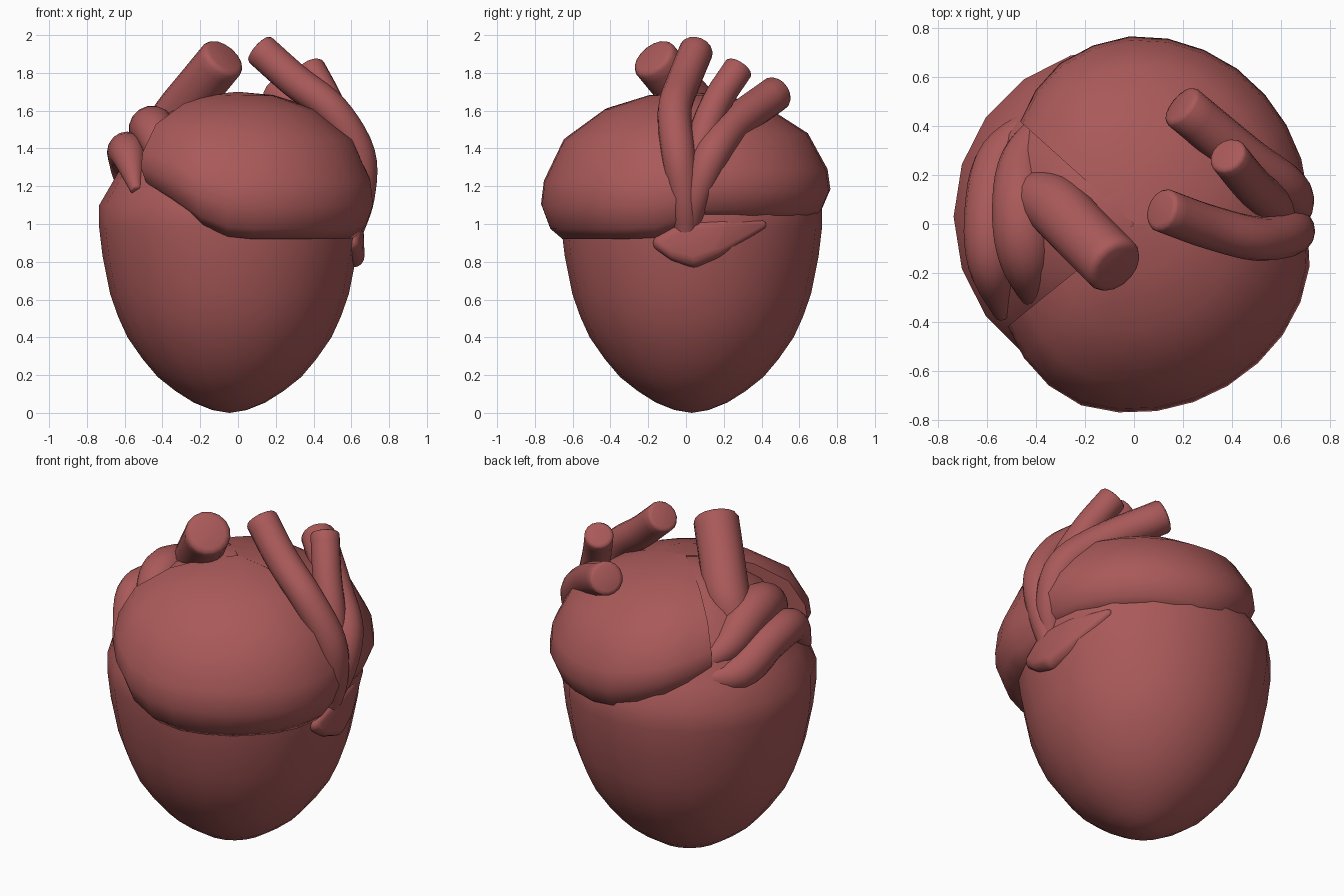
import bpy, bmesh, math
from mathutils import Vector

if "Cube" in bpy.data.objects:
    bpy.data.objects.remove(bpy.data.objects["Cube"])

red = bpy.data.materials.new("muscle_red")
red.diffuse_color = (0.40, 0.10, 0.10, 1)
red.use_nodes = True
red.node_tree.nodes["Principled BSDF"].inputs["Base Color"].default_value = red.diffuse_color


def finish(name, bm, angle=60):
    bmesh.ops.recalc_face_normals(bm, faces=bm.faces)
    me = bpy.data.meshes.new(name)
    bm.to_mesh(me)
    bm.free()
    ob = bpy.data.objects.new(name, me)
    bpy.context.collection.objects.link(ob)
    me.materials.append(red)
    bpy.ops.object.select_all(action='DESELECT')
    ob.select_set(True)
    bpy.context.view_layer.objects.active = ob
    bpy.ops.object.shade_smooth_by_angle(angle=math.radians(angle))
    return ob


def skin(name, rows, closed=False, caps=False, angle=60):
    """Bridge rows of points into a quad sheet; closed joins each row into a ring."""
    bm = bmesh.new()
    vs = [[bm.verts.new(p) for p in row] for row in rows]
    n = len(vs[0])
    for a, b in zip(vs, vs[1:]):
        for i in range(n if closed else n - 1):
            j = (i + 1) % n
            bm.faces.new((a[i], a[j], b[j], b[i]))
    if caps:
        bm.faces.new(vs[0])
        bm.faces.new(vs[-1])
    bmesh.ops.remove_doubles(bm, verts=bm.verts, dist=0.0005)
    return finish(name, bm, angle)


def interp(keys, t):
    for a, b in zip(keys, keys[1:]):
        if t <= b[0]:
            f = (t - a[0]) / (b[0] - a[0])
            return [p + (q - p) * f for p, q in zip(a[1:], b[1:])]
    return keys[-1][1:]


def tube(name, pts, sides=16, steps=5):
    """Round vessel through (x, y, z, radius) points with softened flat ends."""
    P = [Vector(p) for p in pts]
    P = [2 * P[0] - P[1]] + P + [2 * P[-1] - P[-2]]
    path = []
    for a, b, c, d in zip(P, P[1:], P[2:], P[3:]):
        for k in range(steps):
            t = k / steps
            path.append(0.5 * (2 * b + (c - a) * t + (2 * a - 5 * b + 4 * c - d) * t * t
                               + (3 * b - a - 3 * c + d) * t ** 3))
    path.append(P[-2])
    cen = [p.to_3d() for p in path]
    rad = [p[3] for p in path]
    end = (cen[-1] - cen[-2]).normalized()
    tip, r = cen[-1], rad[-1]
    cen += [tip + end * r * 0.14, tip + end * r * 0.2]
    rad += [r * 0.92, r * 0.75]
    rows, side = [], None
    for i, (c, r) in enumerate(zip(cen, rad)):
        t = (cen[min(i + 1, len(cen) - 1)] - cen[max(i - 1, 0)]).normalized()
        side = t.orthogonal() if side is None else side - t * side.dot(t)
        side.normalize()
        up = t.cross(side)
        rows.append([c + r * (side * math.cos(q) + up * math.sin(q))
                     for q in (2 * math.pi * k / sides for k in range(sides))])
    return skin(name, rows, closed=True, caps=True)


# Egg-shaped main body, its top filling the gap between the lobes
egg = [(0, 0.0), (0.09, 0.015), (0.19, 0.055), (0.285, 0.115), (0.38, 0.19), (0.46, 0.285),
       (0.54, 0.40), (0.59, 0.51), (0.632, 0.63), (0.672, 0.83), (0.69, 0.98), (0.69, 1.10),
       (0.62, 1.22), (0.53, 1.38), (0.40, 1.55), (0.22, 1.655), (0.1, 1.69), (0, 1.695)]
N = 20
skin("lower_body", [[(-0.045 + r * math.cos(2 * math.pi * k / N), 0.03 + r * math.sin(2 * math.pi * k / N), z)
                     for k in range(N)] for r, z in egg], closed=True)

# Upper lobes: dome sectors whose lower rim height and radius vary with angle
dome = [(0.50, 0.03), (0.66, 0.0), (0.725, 0.07), (0.77, 0.225), (0.755, 0.385),
        (0.65, 0.67), (0.43, 0.88), (0.2, 0.975), (0, 1)]


def lobe(name, keys, n):
    rows = []
    for i in range(n + 1):
        deg = keys[0][0] + (keys[-1][0] - keys[0][0]) * i / n
        zb, s = interp(keys, deg)
        a = math.radians(deg)
        row = [(r * s * math.cos(a), r * s * math.sin(a), zb + (1.70 - zb) * h) for r, h in dome]
        rows.append(row)
    # tuck both open edges into the body
    for k in (0, -1):
        tuck = [(x * 0.75, y * 0.75, z - 0.10) for x, y, z in rows[k]]
        rows.insert(0 if k == 0 else len(rows), tuck)
    return skin(name, rows, angle=50)


lobe("front_lobe", [(-141, 1.18, 0.86), (-131, 1.15, 0.91), (-120, 1.10, 0.96), (-106, 0.99, 1.0),
                    (-92, 0.92, 1.0), (-30, 0.92, 0.98), (-10, 0.93, 0.95), (-2, 0.98, 0.92)], 12)
lobe("back_lobe", [(-2, 1.03, 0.90), (12, 1.03, 0.94), (60, 1.02, 0.99), (88, 1.02, 1.0),
                   (112, 1.12, 0.95), (128, 1.18, 0.87), (138, 1.22, 0.81)], 12)

# Right-hand bundle of vessels
tube("right_front_vessel", [(0.60, 0.0, 0.95, 0.06), (0.645, -0.01, 1.14, 0.078), (0.637, -0.04, 1.37, 0.09),
                            (0.50, -0.06, 1.60, 0.09), (0.30, -0.01, 1.76, 0.09), (0.12, 0.055, 1.92, 0.09)])
tube("right_middle_vessel", [(0.62, 0.05, 1.15, 0.06), (0.57, 0.08, 1.42, 0.08),
                             (0.48, 0.16, 1.64, 0.08), (0.385, 0.275, 1.82, 0.08)])
tube("right_back_vessel", [(0.60, 0.02, 0.98, 0.05), (0.645, 0.06, 1.17, 0.08), (0.62, 0.14, 1.37, 0.095),
                           (0.46, 0.26, 1.53, 0.095), (0.20, 0.475, 1.69, 0.095)])

# Large vessel at upper left, and the two swollen folds under it
tube("left_main_vessel", [(-0.42, 0.12, 1.46, 0.10), (-0.33, 0.08, 1.57, 0.125),
                          (-0.20, -0.05, 1.73, 0.125), (-0.085, -0.165, 1.87, 0.125)])
tube("left_inner_fold", [(-0.35, 0.46, 1.28, 0.03), (-0.45, 0.27, 1.37, 0.09), (-0.46, 0.06, 1.49, 0.12),
                         (-0.44, -0.14, 1.48, 0.11), (-0.40, -0.35, 1.28, 0.03)])
tube("left_outer_fold", [(-0.37, 0.47, 1.24, 0.03), (-0.53, 0.28, 1.24, 0.10), (-0.585, 0.06, 1.36, 0.105),
                         (-0.58, -0.17, 1.37, 0.095), (-0.54, -0.37, 1.18, 0.03)])

# Pouch below the right-hand bundle: hull of small spheres
bm = bmesh.new()
for x, y, z, r in [(0.61, 0.04, 0.83, 0.06), (0.61, -0.06, 0.855, 0.05), (0.60, -0.13, 0.90, 0.045),
                   (0.62, 0.0, 0.97, 0.045), (0.59, 0.15, 0.87, 0.055),
                   (0.59, 0.2, 0.985, 0.04), (0.52, 0.40, 0.995, 0.025)]:
    s = bmesh.ops.create_uvsphere(bm, u_segments=12, v_segments=8, radius=r)
    bmesh.ops.translate(bm, verts=s["verts"], vec=(x, y, z))
pts = [v.co.copy() for v in bm.verts]
bm.free()
bm = bmesh.new()
for p in pts:
    bm.verts.new(p)
bmesh.ops.convex_hull(bm, input=bm.verts[:])
bmesh.ops.delete(bm, geom=[v for v in bm.verts if not v.link_faces], context='VERTS')
finish("right_pouch", bm)
